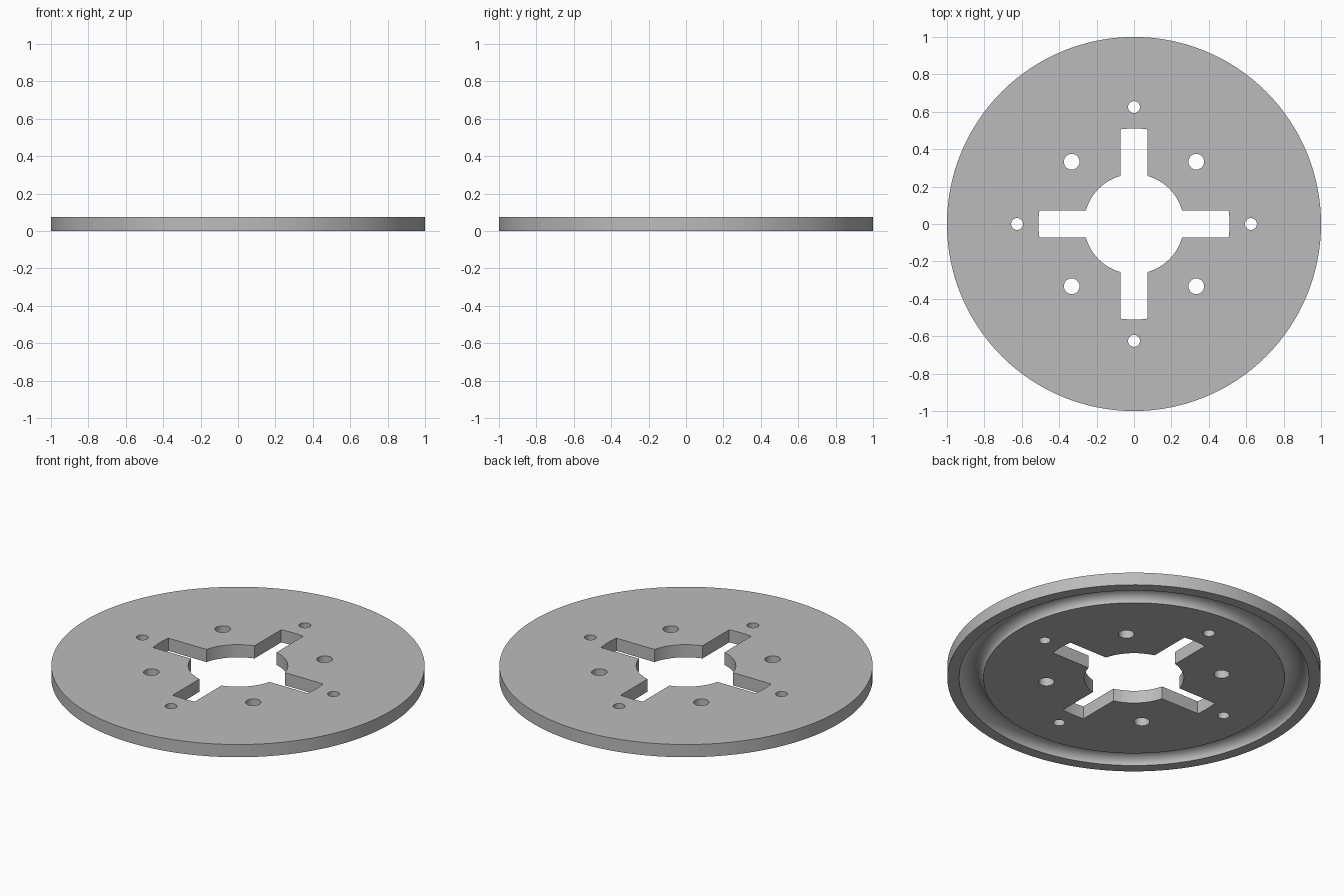
import bpy, bmesh, math

if "Cube" in bpy.data.objects:
    bpy.data.objects.remove(bpy.data.objects["Cube"], do_unlink=True)

HEIGHT = 0.075
SEGMENTS = 128

steel = bpy.data.materials.new("grey metal")
steel.use_nodes = True
grey = (0.5, 0.5, 0.5, 1)
steel.diffuse_color = grey
steel.node_tree.nodes["Principled BSDF"].inputs["Base Color"].default_value = grey


def polar(radius, angle):
    return radius * math.cos(angle), radius * math.sin(angle)


def make_object(name, bm):
    bmesh.ops.recalc_face_normals(bm, faces=bm.faces)
    mesh = bpy.data.meshes.new(name)
    bm.to_mesh(mesh)
    bm.free()
    obj = bpy.data.objects.new(name, mesh)
    bpy.context.collection.objects.link(obj)
    return obj


def add_prism(bm, outline):
    """Upright prism that passes right through the disc."""
    low = [bm.verts.new((x, y, -0.1)) for x, y in outline]
    high = [bm.verts.new((x, y, 0.2)) for x, y in outline]
    bm.faces.new(low[::-1])
    bm.faces.new(high)
    for i in range(len(low)):
        j = (i + 1) % len(low)
        bm.faces.new((low[i], low[j], high[j], high[i]))


# Turned disc with a rounded groove under its rim
groove_mid, groove_half, groove_depth = 0.872, 0.065, 0.05
profile = [(0, 0)]
for i in range(17):
    a = math.pi * (1 - i / 16)
    profile.append((groove_mid + groove_half * math.cos(a), groove_depth * math.sin(a)))
profile += [(1, 0), (1, HEIGHT), (0, HEIGHT)]

bm = bmesh.new()
points = [bm.verts.new((x, 0, z)) for x, z in profile]
edges = [bm.edges.new(pair) for pair in zip(points, points[1:])]
bmesh.ops.spin(bm, geom=points + edges, cent=(0, 0, 0), axis=(0, 0, 1),
               angle=math.tau, steps=SEGMENTS, use_duplicate=False)
bmesh.ops.remove_doubles(bm, verts=bm.verts, dist=1e-5)
disc = make_object("slotted_disc", bm)
disc.data.materials.append(steel)

# Round centre opening with four slots, plus two sets of bolt holes
bore, slot_reach, slot_half = 0.267, 0.511, 0.072
bm = bmesh.new()
outline = []
for quarter in range(4):
    turn = quarter * math.pi / 2
    tip = math.asin(slot_half / slot_reach)
    root = math.asin(slot_half / bore)
    for i in range(9):
        outline.append(polar(slot_reach, turn + tip * (i / 4 - 1)))
    for i in range(13):
        outline.append(polar(bore, turn + root + (math.pi / 2 - 2 * root) * i / 12))
add_prism(bm, outline)

for distance, radius, offset in ((0.625, 0.032, 0), (0.471, 0.042, math.pi / 4)):
    for quarter in range(4):
        cx, cy = polar(distance, offset + quarter * math.pi / 2)
        ring = [polar(radius, math.tau * i / 32) for i in range(32)]
        add_prism(bm, [(cx + x, cy + y) for x, y in ring])
cutter = make_object("opening_cutter", bm)
cutter.hide_render = True

# Cut the openings and shade the turned surfaces smooth
cut = disc.modifiers.new("openings", "BOOLEAN")
cut.operation = "DIFFERENCE"
cut.solver = "EXACT"
cut.object = cutter
bpy.ops.object.select_all(action="DESELECT")
disc.select_set(True)
bpy.context.view_layer.objects.active = disc
bpy.ops.object.modifier_apply(modifier=cut.name)
bpy.data.objects.remove(cutter, do_unlink=True)
bpy.ops.object.shade_smooth_by_angle(angle=math.radians(30))
